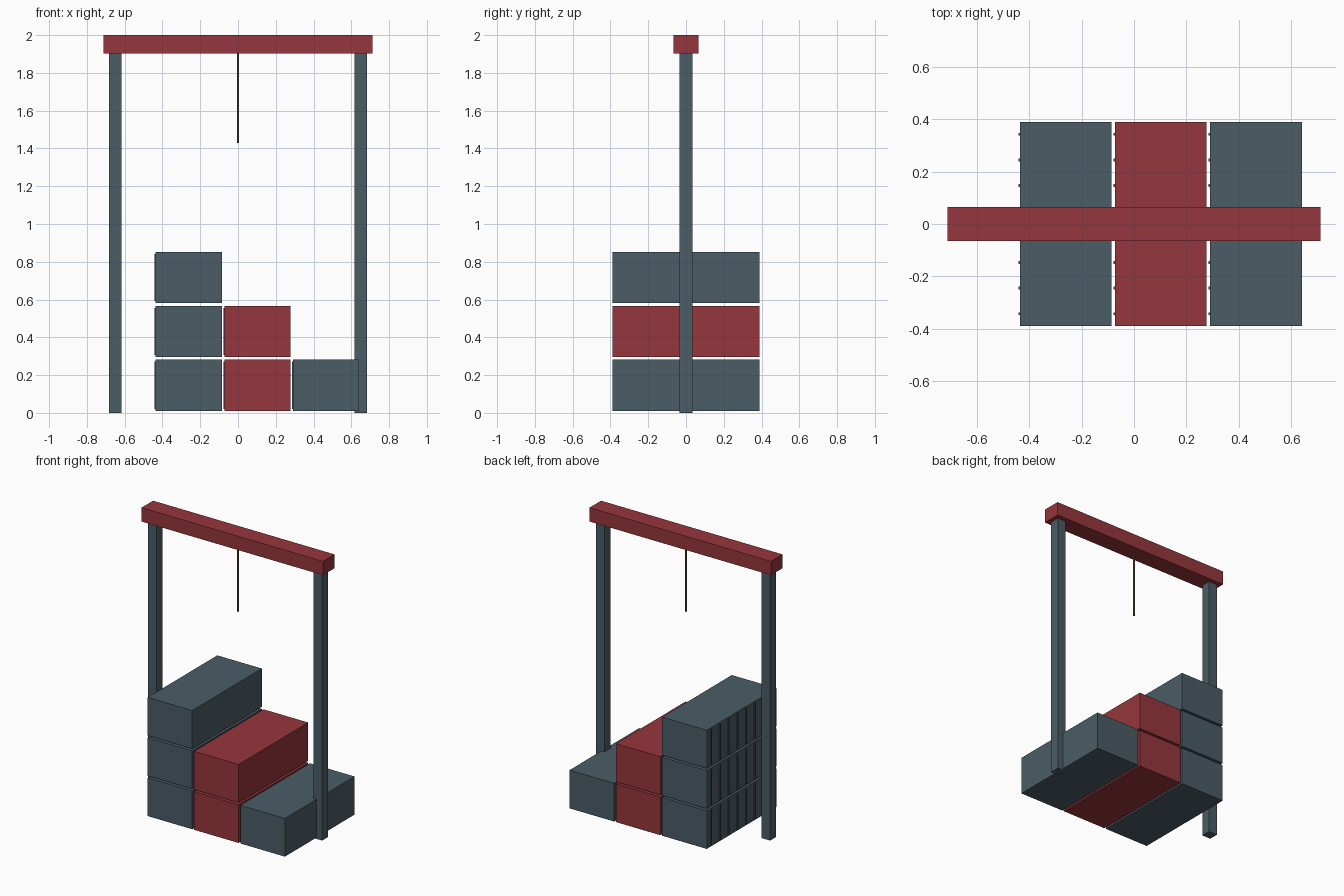
import bpy

if "Cube" in bpy.data.objects:
    bpy.data.objects.remove(bpy.data.objects["Cube"])

def material(name, rgb):
    m = bpy.data.materials.new(name)
    m.diffuse_color = (*rgb, 1)
    m.use_nodes = True
    m.node_tree.nodes["Principled BSDF"].inputs["Base Color"].default_value = m.diffuse_color
    return m

SLATE = material("slate", (0.07, 0.107, 0.133))
RED = material("red", (0.30, 0.037, 0.045))
ROPE = material("rope_brown", (0.17, 0.10, 0.04))

def box(name, centre, size, mat):
    bpy.ops.mesh.primitive_cube_add(size=1, location=centre)
    ob = bpy.context.object
    ob.name = name
    ob.scale = size
    bpy.ops.object.transform_apply(location=False, rotation=False, scale=True)
    ob.data.materials.append(mat)
    return ob

# Gantry frame: two posts and a crossbeam
for side, sx in (("left", -1), ("right", 1)):
    box(side + "_post", (sx * 0.65, 0, 0.951), (0.068, 0.068, 1.902), SLATE)
box("crossbeam", (0, 0, 1.951), (1.424, 0.13, 0.098), RED)

# Hoist cable
bpy.ops.mesh.primitive_cylinder_add(vertices=8, radius=0.0065, depth=0.49,
                                    location=(0, 0, 1.675))
cable = bpy.context.object
cable.name = "hoist_cable"
cable.data.materials.append(ROPE)

# Stepped stack of containers, each with thin ribs on its left side
W, L, H = 0.35, 0.78, 0.271
columns = [(3, SLATE), (2, RED), (1, SLATE)]
for c, (count, mat) in enumerate(columns):
    x = -0.261 + c * 0.3635
    for level in range(count):
        z = 0.146 + level * 0.2855
        tag = f"_{c + 1}_{level + 1}"
        box("container" + tag, (x, 0, z), (W, L, H), mat)
        for r in range(8):
            y = (r - 3.5) * 0.098
            box(f"rib{tag}_{r + 1}", (x - W / 2 - 0.001, y, z), (0.009, 0.011, 0.25), mat)
